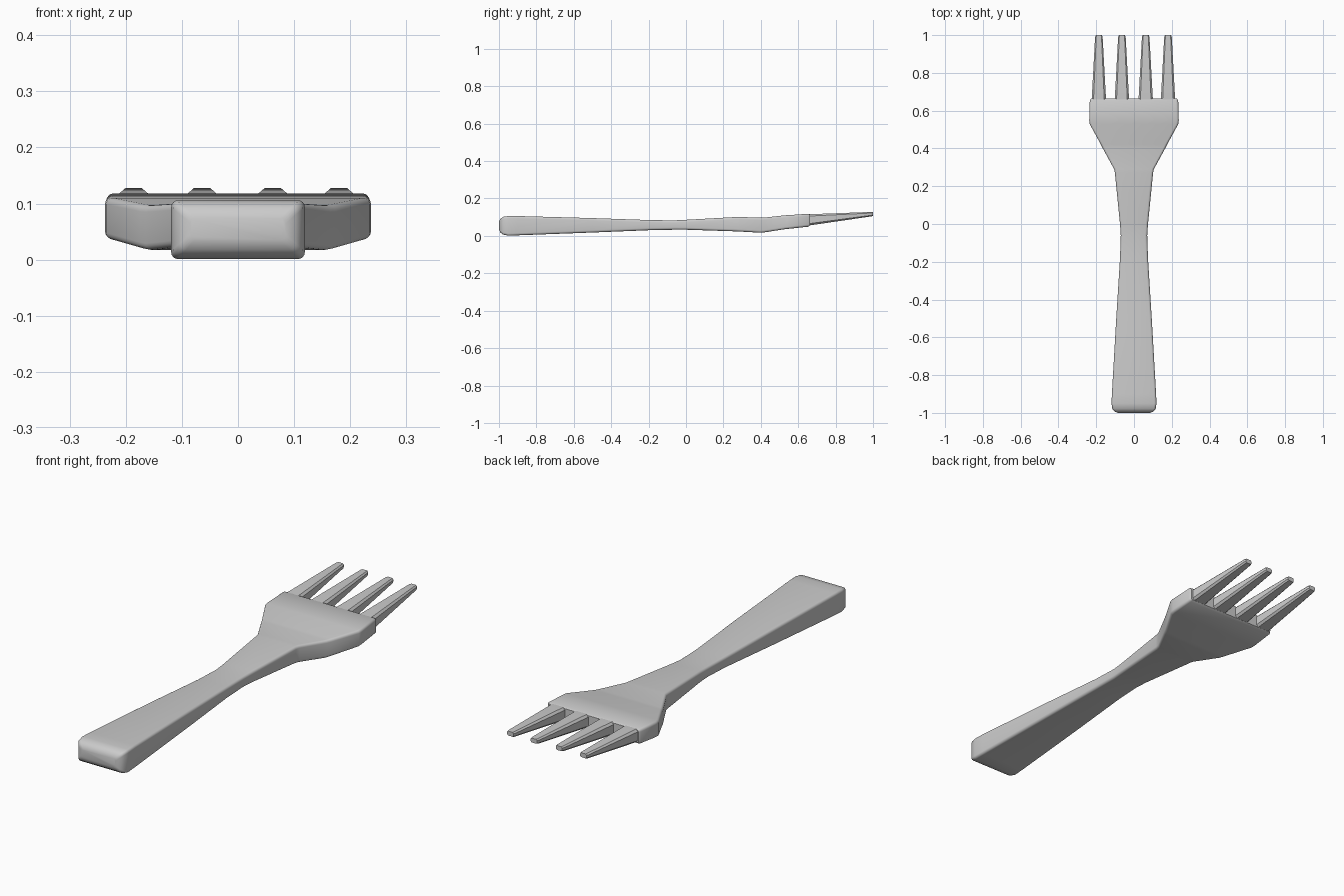
import bpy, bmesh, math
from mathutils import Vector


def ring(cx, y, hw, zb, zt, r, seg):
    """Rounded rectangle cross-section across the fork at position y."""
    pts = []
    for k, (sx, sz) in enumerate(((1, 1), (-1, 1), (-1, -1), (1, -1))):
        px = cx + sx * (hw - r)
        pz = (zt if sz > 0 else zb) - sz * r
        for i in range(seg + 1):
            a = math.radians(90 * k + 90 * i / seg)
            pts.append(Vector((px + r * math.cos(a), y, pz + r * math.sin(a))))
    return pts


def loft(name, stations, seg, cx=0.0, lean=0.0):
    """Skin cross-sections (y, half width, bottom, top, corner radius)."""
    bm = bmesh.new()
    y0 = stations[0][0]
    rings = []
    for y, hw, zb, zt, r in stations:
        x = cx + lean * (y - y0)
        rings.append([bm.verts.new(p) for p in ring(x, y, hw, zb, zt, r, seg)])
    n = len(rings[0])
    for a, b in zip(rings, rings[1:]):
        for i in range(n):
            j = (i + 1) % n
            bm.faces.new((a[i], a[j], b[j], b[i]))
    bm.faces.new(rings[0])
    bm.faces.new(rings[-1])
    bmesh.ops.recalc_face_normals(bm, faces=bm.faces)
    me = bpy.data.meshes.new(name)
    bm.to_mesh(me)
    bm.free()
    ob = bpy.data.objects.new(name, me)
    bpy.context.collection.objects.link(ob)
    bpy.ops.object.select_all(action='DESELECT')
    ob.select_set(True)
    bpy.context.view_layer.objects.active = ob
    bpy.ops.object.shade_smooth_by_angle(angle=math.radians(35))
    return ob


# Handle, neck and head plate as one continuous body
loft("handle_and_head", [
    (-1.000, 0.085, 0.035, 0.075, 0.010),
    (-0.993, 0.103, 0.018, 0.091, 0.011),
    (-0.978, 0.115, 0.007, 0.102, 0.012),
    (-0.950, 0.119, 0.001, 0.106, 0.012),
    (-0.900, 0.117, 0.003, 0.106, 0.012),
    (-0.500, 0.094, 0.018, 0.095, 0.012),
    (-0.180, 0.074, 0.031, 0.084, 0.012),
    (-0.060, 0.070, 0.033, 0.083, 0.012),
    (0.000, 0.074, 0.033, 0.086, 0.012),
    (0.270, 0.101, 0.024, 0.101, 0.012),
    (0.290, 0.105, 0.023, 0.101, 0.012),
    (0.400, 0.165, 0.017, 0.097, 0.012),
    (0.420, 0.175, 0.019, 0.098, 0.012),
    (0.530, 0.235, 0.036, 0.110, 0.012),
    (0.550, 0.237, 0.038, 0.111, 0.012),
    (0.654, 0.234, 0.049, 0.118, 0.012),
    (0.664, 0.227, 0.056, 0.113, 0.008),
], 4)

# Four tapering tines, flat-sided with chamfered edges
for i, x in enumerate((-0.186, -0.064, 0.062, 0.180)):
    loft(f"tine_{i + 1}", [
        (0.640, 0.039, 0.053, 0.115, 0.010),
        (0.990, 0.020, 0.104, 0.128, 0.006),
        (1.000, 0.016, 0.107, 0.127, 0.005),
    ], 1, cx=x)
